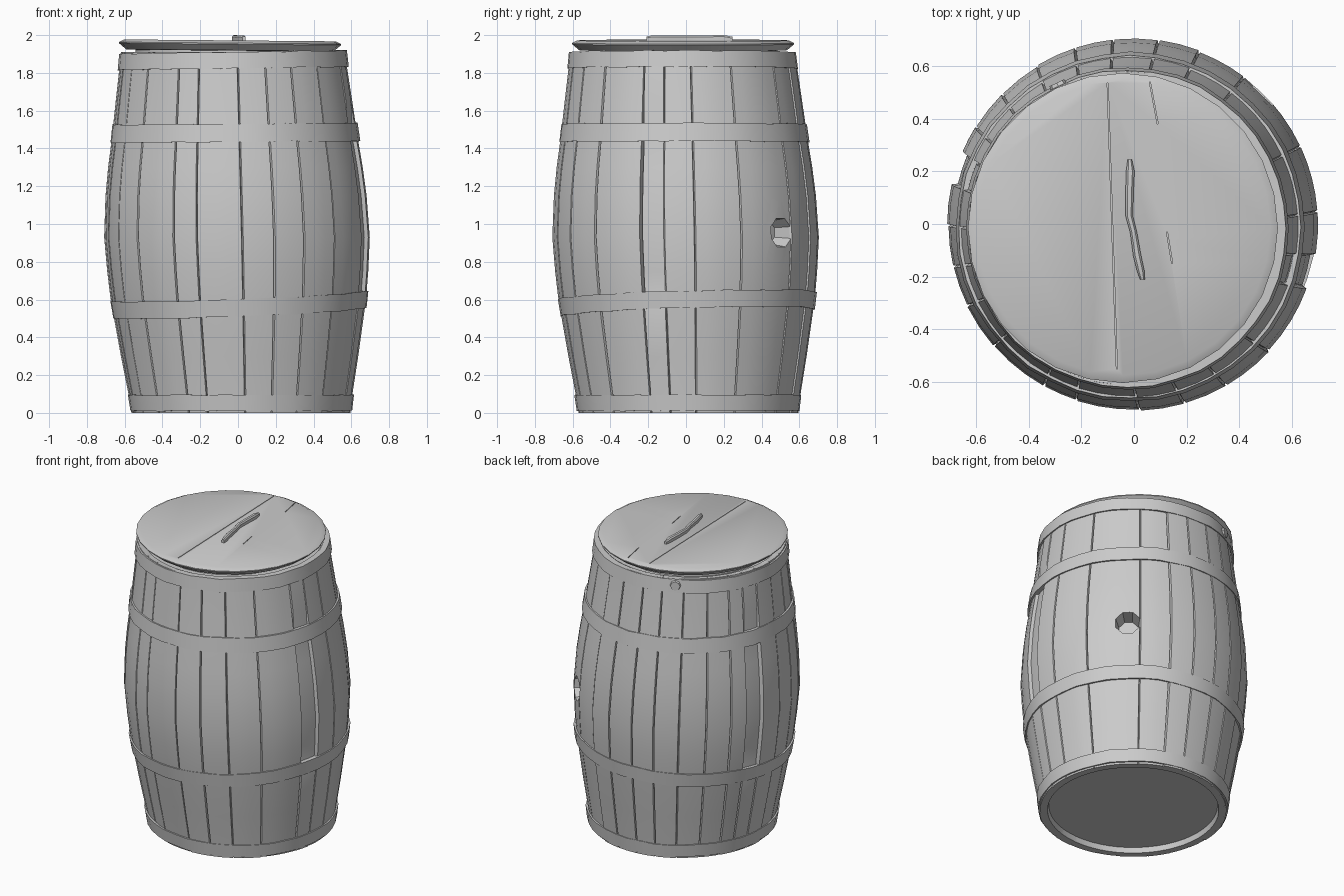
import bpy, bmesh, math, random
from mathutils import Vector, Matrix

if "Cube" in bpy.data.objects:
    bpy.data.objects.remove(bpy.data.objects["Cube"])

random.seed(4)
PROFILE = [(0, .578), (.09, .59), (.3, .627), (.55, .667), (.62, .677), (.75, .69), (.93, .702),
           (1.15, .69), (1.3, .673), (1.44, .652), (1.65, .625), (1.83, .601), (1.91, .592)]


def radius(z):
    for (z0, r0), (z1, r1) in zip(PROFILE, PROFILE[1:]):
        if z <= z1:
            return r0 + (r1 - r0) * (z - z0) / (z1 - z0)
    return PROFILE[-1][1]


def point(r, ang, z):
    # the barrel leans a little towards -x, -y
    lean = (z - .8)
    return Vector((r * math.cos(ang) - .022 * lean, r * math.sin(ang) - .016 * lean, z))


def make_object(name, bm, angle=30):
    bmesh.ops.recalc_face_normals(bm, faces=bm.faces)
    mesh = bpy.data.meshes.new(name)
    bm.to_mesh(mesh)
    bm.free()
    ob = bpy.data.objects.new(name, mesh)
    bpy.context.collection.objects.link(ob)
    smooth(ob, angle)
    return ob


def smooth(ob, angle=30):
    bpy.ops.object.select_all(action='DESELECT')
    ob.select_set(True)
    bpy.context.view_layer.objects.active = ob
    bpy.ops.object.shade_smooth_by_angle(angle=math.radians(angle))


def skin(bm, rings, closed=False):
    pairs = list(zip(rings, rings[1:] + rings[:1] if closed else rings[1:]))
    for a, b in pairs:
        for i in range(len(a)):
            j = (i + 1) % len(a)
            bm.faces.new((a[i], a[j], b[j], b[i]))


def cut(target, cutter):
    mod = target.modifiers.new("cut", 'BOOLEAN')
    mod.operation = 'DIFFERENCE'
    mod.solver = 'EXACT'
    mod.object = cutter
    bpy.ops.object.select_all(action='DESELECT')
    bpy.context.view_layer.objects.active = target
    target.select_set(True)
    bpy.ops.object.modifier_apply(modifier=mod.name)
    bpy.data.objects.remove(cutter)
    smooth(target)


# Staves: uneven joints with narrow grooves, two of them sunken between the hoops
JOINTS = [-180, -167, -154, -139, -119, -108, -88, -74, -60, -43, -20, -9.5, 4, 25, 53, 69,
          82, 96, 108, 121, 135, 148, 157, 167, 180]
SUNKEN = {-20, 157}
samples = []
for a0, a1 in zip(JOINTS, JOINTS[1:]):
    bump = random.uniform(-.003, .005)
    samples.append((a0, -.014, a0 in SUNKEN))
    n = max(2, round((a1 - a0) / 6))
    for k in range(n + 1):
        a = a0 + .5 + (a1 - a0 - .8) * k / n
        samples.append((a, bump, a0 in SUNKEN))

bm = bmesh.new()
rings = []
for z, r in PROFILE:
    ring = []
    for a, off, sunk in samples:
        drop = .022 if sunk and .6 < z < 1.45 else 0
        ring.append(bm.verts.new(point(r + off - drop, math.radians(a), z)))
    rings.append(ring)
# recessed bottom below, rim and shallow well above
for r, z in ((.53, 0), (.522, .035)):
    rings.insert(0, [bm.verts.new(point(r, math.radians(s[0]), z)) for s in samples])
for r, z in ((.55, 1.905), (.545, 1.89)):
    rings.append([bm.verts.new(point(r, math.radians(s[0]), z)) for s in samples])
skin(bm, rings)
bm.faces.new(rings[0])
bm.faces.new(rings[-1])
staves = make_object("staves", bm)

# Bung hole
ang = math.radians(46.7)
bm = bmesh.new()
turn = Matrix.Rotation(ang, 4, 'Z') @ Matrix.Rotation(math.pi / 2, 4, 'Y') @ Matrix.Rotation(math.pi / 8, 4, 'Z')
bmesh.ops.create_cone(bm, cap_ends=True, segments=8, radius1=.065, radius2=.1, depth=.22,
                      matrix=Matrix.Translation(point(.7, ang, .955)) @ turn)
cut(staves, make_object("bung_cutter", bm))


# Hoops: (name, centre height, width, tilt along x, tilt along y)
def hoop(name, zc, w, tx, ty, sides=40):
    bm = bmesh.new()
    rings = [[] for _ in range(4)]
    for i in range(sides):
        a = 2 * math.pi * i / sides
        mid = zc + radius(zc) * (tx * math.cos(a) + ty * math.sin(a)) + random.uniform(-.003, .003)
        out = .009 + random.uniform(-.002, .003)
        for ring, (dz, dr) in zip(rings, ((-.5, -.03), (-.5, out), (.5, out), (.5, -.03))):
            z = mid + dz * w
            ring.append(bm.verts.new(point(radius(z) + dr, a, z)))
    skin(bm, rings, closed=True)
    return make_object(name, bm, 35)


hoop("bottom_hoop", .053, .084, 0, 0)
hoop("lower_hoop", .575, .09, .04, .03)
hoop("upper_hoop", 1.482, .096, .006, 0)
hoop("top_hoop", 1.867, .086, .015, 0)

# Lapped end of the top hoop
ang = math.radians(116)
bm = bmesh.new()
turn = Matrix.Rotation(ang, 4, 'Z') @ Matrix.Rotation(math.pi / 2, 4, 'Y')
bmesh.ops.create_cone(bm, cap_ends=True, segments=8, radius1=.04, radius2=.03, depth=.03,
                      matrix=Matrix.Translation(point(.6, ang, 1.868)) @ turn)
make_object("hoop_rivet", bm)

# Lid: bevelled disc with a plug underneath, tilted slightly
bm = bmesh.new()
rings = []
for r, z in ((.5, 1.88), (.5, 1.918), (.55, 1.92), (.588, 1.952), (.588, 1.958), (.56, 1.972)):
    ring = []
    for i in range(28):
        a = 2 * math.pi * i / 28
        x, y = r * math.cos(a), r * math.sin(a)
        ring.append(bm.verts.new((x - .042, y - .015, z - .009 * x)))
    rings.append(ring)
skin(bm, rings)
bm.faces.new(rings[0])
bm.faces.new(rings[-1])
lid = make_object("lid", bm)

# Plank cracks across the lid
for (x0, y0), (x1, y1) in (((-.1, .535), (-.065, -.55)), ((.06, .54), (.09, .38)), ((.125, -.03), (.145, -.15))):
    d = Vector((x1 - x0, y1 - y0))
    bm = bmesh.new()
    bmesh.ops.create_cube(bm, size=1, matrix=Matrix.Translation(((x0 + x1) / 2, (y0 + y1) / 2, 1.98))
                          @ Matrix.Rotation(math.atan2(d.y, d.x), 4, 'Z')
                          @ Matrix.Diagonal((d.length, .004, .036, 1)))
    cut(lid, make_object("crack_cutter", bm))

# Handle: crooked thin ridge on the lid
bm = bmesh.new()
path = [(-.016, .245, .008), (-.014, .2, .016), (-.017, .12, .015), (-.018, .03, .014),
        (-.002, -.03, .013), (.012, -.12, .015), (.026, -.18, .014), (.032, -.21, .009)]
rings = []
for x, y, w in path:
    top = 1.985 + w
    rings.append([bm.verts.new((x + dx * w, y, z)) for dx, z in
                  ((-1, 1.965), (-1, top - .009), (-.5, top - .001), (.5, top - .001), (1, top - .009), (1, 1.965))])
skin(bm, rings)
bm.faces.new(rings[0])
bm.faces.new(rings[-1])
make_object("lid_handle", bm)
